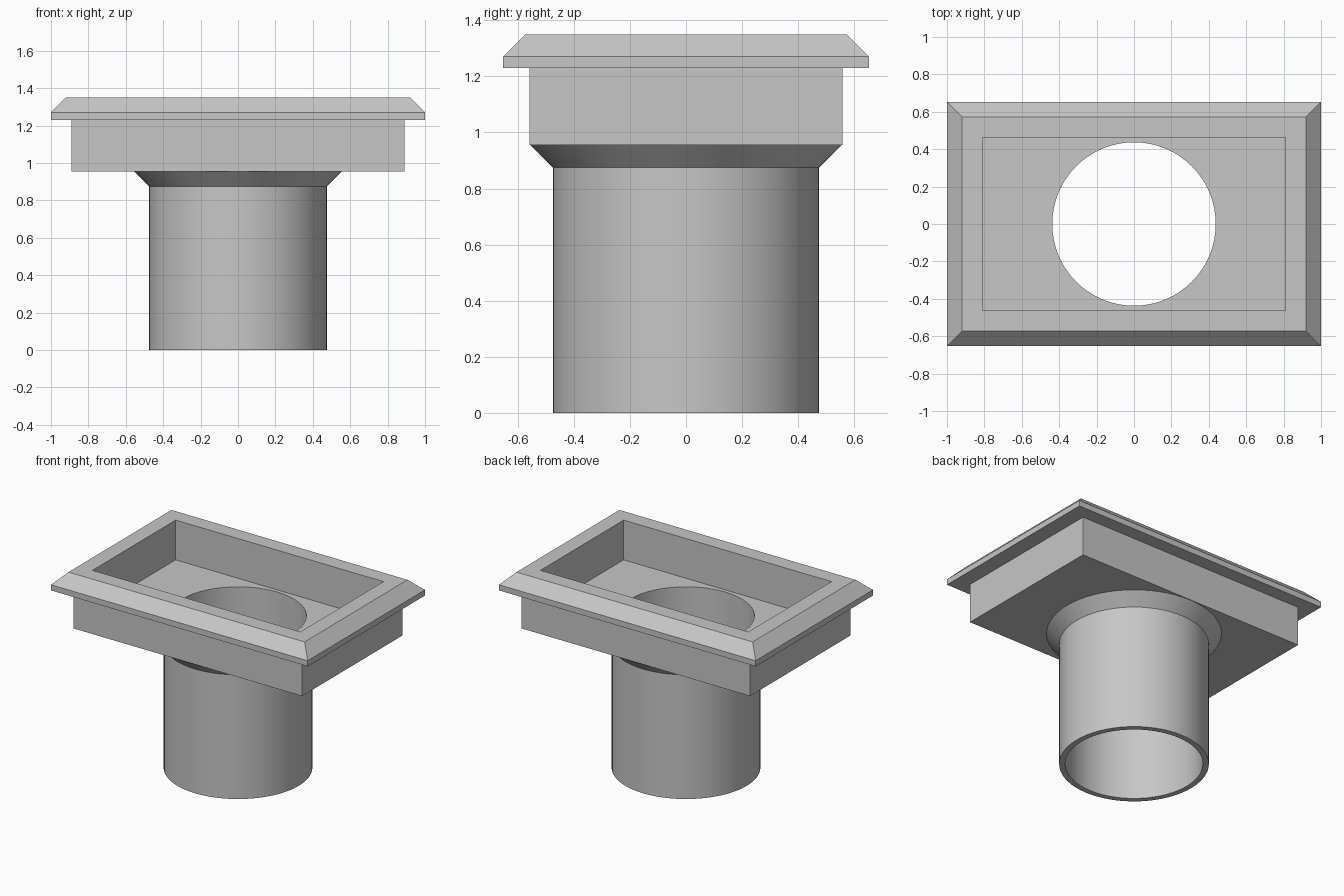
import bpy
import bmesh
from math import cos, sin, tau, radians

cube = bpy.data.objects.get("Cube")
if cube:
    bpy.data.objects.remove(cube, do_unlink=True)

SEGMENTS = 64
BORE, PIPE, COLLAR = 0.437, 0.475, 0.555   # radii
UNDERSIDE, FLOOR, RIM = 0.955, 1.07, 1.35  # heights

grey = bpy.data.materials.new("plain grey")
grey.use_nodes = True
grey.diffuse_color = (0.57, 0.57, 0.57, 1)
grey.node_tree.nodes["Principled BSDF"].inputs["Base Color"].default_value = grey.diffuse_color


def rectangle(bm, hx, hy, z):
    corners = ((-hx, -hy), (hx, -hy), (hx, hy), (-hx, hy))
    return [bm.verts.new((x, y, z)) for x, y in corners]


def circle(bm, r, z):
    angles = [tau * i / SEGMENTS for i in range(SEGMENTS)]
    return [bm.verts.new((r * cos(a), r * sin(a), z)) for a in angles]


def loft(bm, rings):
    """Join successive rings with quads facing out of the solid."""
    for a, b in zip(rings, rings[1:]):
        for i in range(len(a)):
            j = (i + 1) % len(a)
            bm.faces.new((a[i], a[j], b[j], b[i]))


def plate_with_hole(bm, outer, radius, z, up):
    """Fill between a rectangle and a round hole, facing up or down."""
    edges = []
    for ring in (outer, circle(bm, radius, z)):
        for a, b in zip(ring, ring[1:] + ring[:1]):
            edges.append(bm.edges.get((a, b)) or bm.edges.new((a, b)))
    filled = bmesh.ops.triangle_fill(bm, edges=edges, use_beauty=True, normal=(0, 0, up))
    for face in filled["geom"]:
        if isinstance(face, bmesh.types.BMFace):
            face.normal_update()
            if face.normal.z * up < 0:
                face.normal_flip()


def finish(bm, name):
    mesh = bpy.data.meshes.new(name)
    bm.to_mesh(mesh)
    bm.free()
    mesh.materials.append(grey)
    obj = bpy.data.objects.new(name, mesh)
    bpy.context.collection.objects.link(obj)
    bpy.ops.object.select_all(action="DESELECT")
    obj.select_set(True)
    bpy.context.view_layer.objects.active = obj
    bpy.ops.object.shade_smooth_by_angle(angle=radians(30))


# Rectangular basin with overhanging bevelled flange
bm = bmesh.new()
basin_profile = [
    (0.89, 0.558, UNDERSIDE),
    (0.89, 0.558, 1.23),
    (1.0, 0.653, 1.23),
    (1.0, 0.653, 1.27),
    (0.92, 0.573, RIM),
    (0.81, 0.463, RIM),
    (0.81, 0.463, FLOOR),
]
rings = [rectangle(bm, *section) for section in basin_profile]
loft(bm, rings)
plate_with_hole(bm, rings[0], COLLAR, UNDERSIDE, -1)
plate_with_hole(bm, rings[-1], BORE, FLOOR, 1)
finish(bm, "basin_with_flange")

# Hollow outlet pipe with conical collar
bm = bmesh.new()
pipe_profile = [(BORE, FLOOR), (BORE, 0), (PIPE, 0), (PIPE, 0.875), (COLLAR, UNDERSIDE)]
loft(bm, [circle(bm, r, z) for r, z in pipe_profile])
finish(bm, "outlet_pipe")
